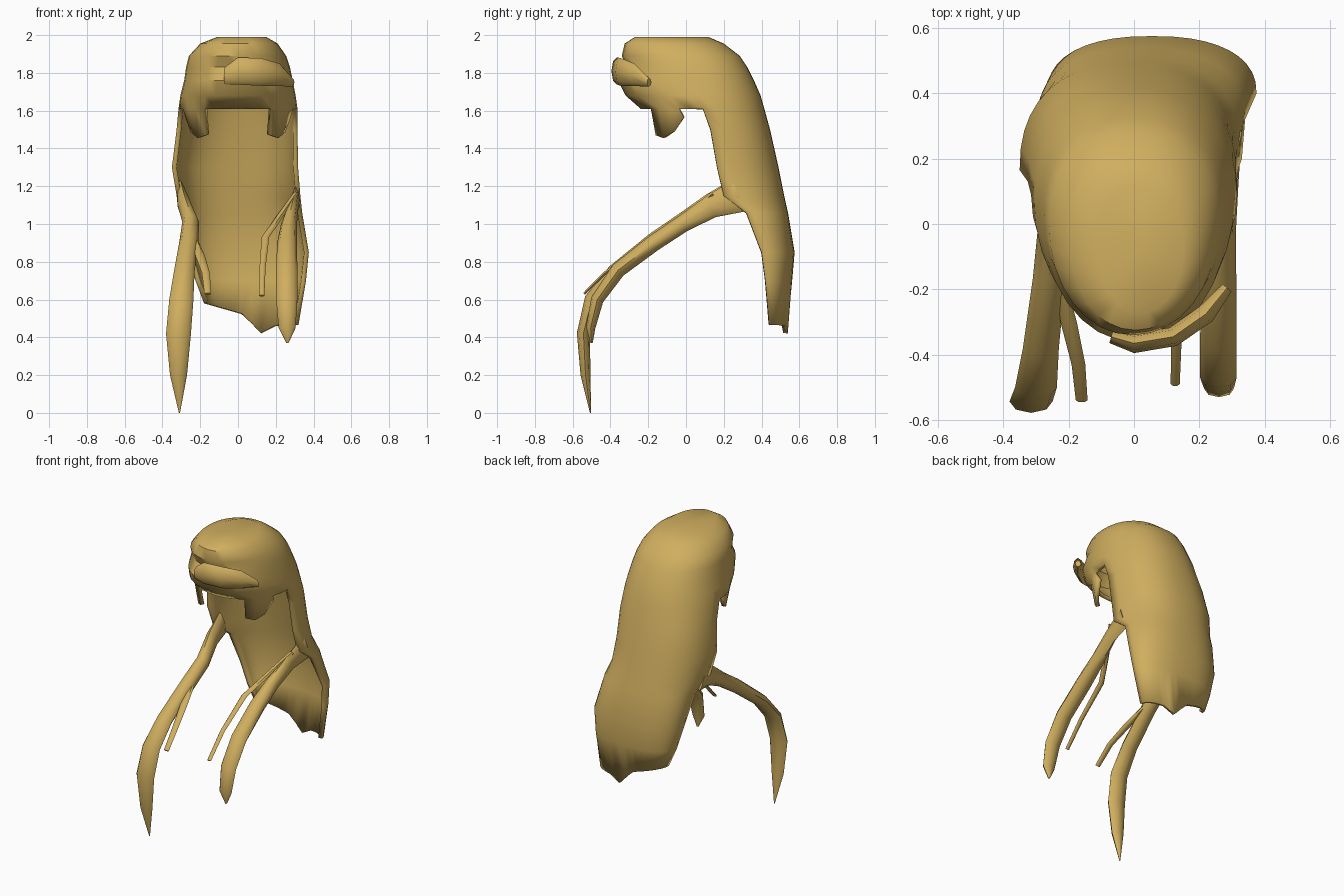
import bpy, bmesh, math
from mathutils import Vector

if "Cube" in bpy.data.objects:
    bpy.data.objects.remove(bpy.data.objects["Cube"])

gold = bpy.data.materials.new("golden blond")
gold.diffuse_color = (0.63, 0.425, 0.115, 1)
gold.use_nodes = True
gold.node_tree.nodes["Principled BSDF"].inputs["Base Color"].default_value = gold.diffuse_color
NB, NF = 20, 16          # columns round the back and round the fringe


def finish(name, bm, angle=40):
    me = bpy.data.meshes.new(name)
    bm.to_mesh(me)
    bm.free()
    ob = bpy.data.objects.new(name, me)
    bpy.context.collection.objects.link(ob)
    me.materials.append(gold)
    bpy.ops.object.select_all(action='DESELECT')
    ob.select_set(True)
    bpy.context.view_layer.objects.active = ob
    bpy.ops.object.shade_smooth_by_angle(angle=math.radians(angle))
    return ob


def lerp(x, table):
    for (x0, v0), (x1, v1) in zip(table, table[1:]):
        if x <= x1:
            return v0 + (v1 - v0) * max(0, (x - x0) / (x1 - x0))
    return table[-1][1]


def arc(z, xl, xr, yc, yend, n, start, power):
    """Half oval from one side to the other, bulging to yend."""
    pts = []
    for j in range(n + 1):
        a = start + math.pi * j / n
        c, s = math.cos(a), abs(math.sin(a))
        x = (xl + xr) / 2 + (xr - xl) / 2 * math.copysign(abs(c) ** power, c)
        pts.append(Vector((x, yc + (yend - yc) * s ** power, z)))
    return pts


# Cap and long back sheet: one shell of horizontal rows
cap = [  # z, left, right, side y, front y, back y
    (1.99, -0.11, 0.15, -0.08, -0.27, 0.12),
    (1.955, -0.20, 0.21, -0.04, -0.325, 0.20),
    (1.89, -0.26, 0.255, 0.00, -0.34, 0.285),
    (1.83, -0.275, 0.275, 0.03, -0.31, 0.325),
    (1.76, -0.285, 0.29, 0.05, -0.36, 0.36),
    (1.68, -0.305, 0.305, 0.07, -0.32, 0.395),
    (1.61, -0.315, 0.315, 0.09, -0.24, 0.415)]
sheet = [  # z, left, right, front edge y, back y
    (1.50, -0.325, 0.315, 0.13, 0.445),
    (1.30, -0.35, 0.318, 0.165, 0.49),
    (1.15, -0.325, 0.33, 0.20, 0.52),
    (1.06, -0.295, 0.34, 0.32, 0.54),
    (0.85, -0.265, 0.375, 0.40, 0.575),
    (0.70, -0.225, 0.36, 0.42, 0.562),
    (0.45, -0.18, 0.32, 0.44, 0.54)]
hem = [(-0.18, 0.58), (0.03, 0.52), (0.12, 0.42), (0.2, 0.46), (0.32, 0.465)]

bm = bmesh.new()
rows = []
for z, xl, xr, yc, yf, yb in cap:
    pts = arc(z, xl, xr, yc, yb, NB, 0, 0.9)
    pts += arc(z, xl, xr, yc, yf, NF, math.pi, 0.97)[1:-1]
    rows.append([bm.verts.new(p) for p in pts])
N = NB + NF
crown = bm.verts.new((0.02, -0.08, 1.985))
for j in range(N):
    bm.faces.new((crown, rows[0][j], rows[0][(j + 1) % N]))
for a, b in zip(rows, rows[1:]):
    for j in range(N):
        k = (j + 1) % N
        bm.faces.new((a[j], b[j], b[k], a[k]))
prev = rows[-1][:NB + 1]
for i, (z, xl, xr, ye, yb) in enumerate(sheet):
    pts = arc(z, xl, xr, ye, yb, NB, 0, 0.85)
    if i == len(sheet) - 1:
        for p in pts:
            p.z = lerp(p.x, hem)
    row = [bm.verts.new(p) for p in pts]
    for j in range(NB):
        bm.faces.new((prev[j], row[j], row[j + 1], prev[j + 1]))
    prev = row

# Sideburn points hanging from the fringe
drops = {2: 1.56, 3: 1.485, 4: 1.455, 5: 1.47}
for cols in ([2, 3, 4, 5], [NF - 5, NF - 4, NF - 3, NF - 2]):
    top = [rows[-1][NB + c] for c in cols]
    low = [bm.verts.new((v.co.x * 0.95, v.co.y + 0.025, drops[min(c, NF - c)]))
           for v, c in zip(top, cols)]
    for j in range(3):
        bm.faces.new((top[j], low[j], low[j + 1], top[j + 1]))
hair = finish("hair_cap_and_back", bm)
mod = hair.modifiers.new("thickness", 'SOLIDIFY')
mod.thickness = 0.025
mod.offset = -1


def lock(name, path, side, sides=8):
    """Lens-shaped strand along x, y, z, half width, half thickness."""
    bm = bmesh.new()
    side = Vector(side)
    pos = [Vector(p[:3]) for p in path]
    rings = []
    for i, p in enumerate(path):
        tan = pos[min(i + 1, len(pos) - 1)] - pos[max(i - 1, 0)]
        nor = tan.cross(side).normalized()
        rings.append([bm.verts.new(pos[i]
                      + side * p[3] * math.cos(math.tau * k / sides)
                      + nor * p[4] * math.sin(math.tau * k / sides))
                      for k in range(sides)])
    for a, b in zip(rings, rings[1:]):
        for k in range(sides):
            m = (k + 1) % sides
            bm.faces.new((a[k], a[m], b[m], b[k]))
    bm.faces.new(rings[0])
    bm.faces.new(rings[-1])
    bmesh.ops.recalc_face_normals(bm, faces=bm.faces)
    return finish(name, bm, 50)


# Long locks falling over the shoulders
X = (1, 0, 0)
lock("long_left_lock", [
    (-0.305, 0.27, 1.15, 0.02, 0.09), (-0.285, 0.13, 1.10, 0.035, 0.06),
    (-0.25, -0.02, 1.01, 0.045, 0.046), (-0.26, -0.17, 0.91, 0.05, 0.044),
    (-0.285, -0.38, 0.745, 0.055, 0.04), (-0.30, -0.50, 0.60, 0.064, 0.038),
    (-0.315, -0.543, 0.42, 0.066, 0.035), (-0.315, -0.532, 0.20, 0.045, 0.026),
    (-0.31, -0.505, 0.0, 0.003, 0.003)], X)
lock("long_right_lock", [
    (0.315, 0.28, 1.15, 0.015, 0.09), (0.295, 0.13, 1.09, 0.025, 0.06),
    (0.27, -0.02, 1.00, 0.042, 0.046), (0.26, -0.17, 0.90, 0.053, 0.044),
    (0.258, -0.36, 0.755, 0.056, 0.04), (0.258, -0.47, 0.60, 0.056, 0.034),
    (0.26, -0.505, 0.45, 0.045, 0.025), (0.262, -0.50, 0.37, 0.006, 0.006)], X)

# Thin loose wisps beside them
lock("thin_left_wisp", [
    (-0.225, -0.17, 0.91, 0.015, 0.015), (-0.20, -0.30, 0.83, 0.025, 0.012),
    (-0.17, -0.43, 0.74, 0.021, 0.01), (-0.16, -0.54, 0.63, 0.018, 0.008)], X, 6)
lock("thin_right_wisp", [
    (0.305, 0.14, 1.16, 0.015, 0.015), (0.22, 0.0, 1.04, 0.02, 0.014),
    (0.145, -0.14, 0.93, 0.02, 0.012), (0.13, -0.35, 0.77, 0.016, 0.01),
    (0.126, -0.49, 0.62, 0.014, 0.008)], X, 6)

# Swept lock lying across the fringe
lock("swept_fringe_lock", [
    (-0.07, -0.345, 1.785, 0.045, 0.02), (0.0, -0.365, 1.81, 0.072, 0.03),
    (0.12, -0.345, 1.805, 0.073, 0.03), (0.22, -0.275, 1.79, 0.06, 0.03),
    (0.285, -0.195, 1.75, 0.022, 0.018)], (0, 0, 1))
